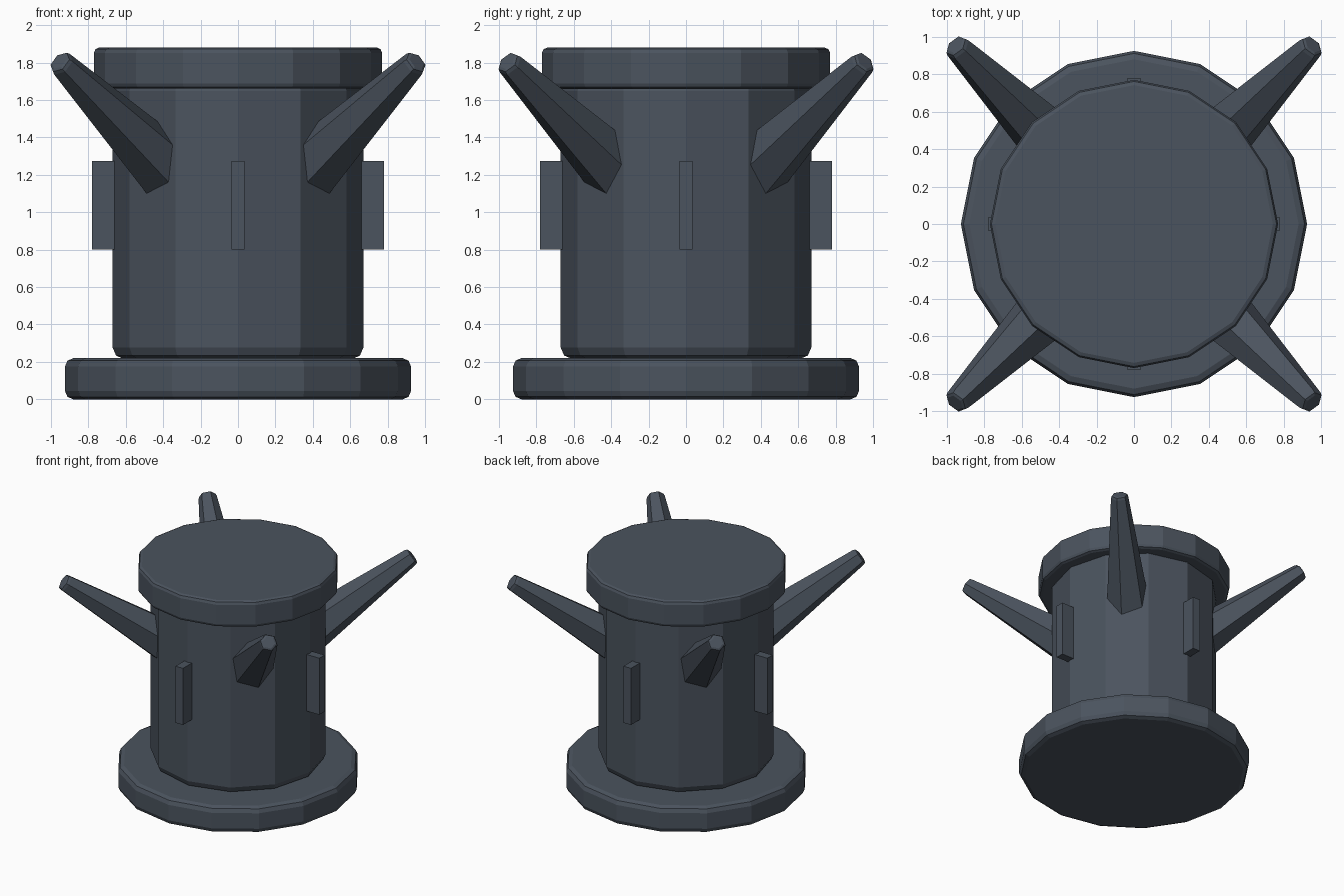
import bpy
import bmesh
from math import cos, sin, pi, radians, sqrt
from mathutils import Vector, Matrix

if "Cube" in bpy.data.objects:
    bpy.data.objects.remove(bpy.data.objects["Cube"], do_unlink=True)

# Single slate grey paint
COLOUR = (0.07, 0.087, 0.112, 1.0)
slate = bpy.data.materials.new("slate_grey")
slate.use_nodes = True
slate.diffuse_color = COLOUR
slate.node_tree.nodes["Principled BSDF"].inputs["Base Color"].default_value = COLOUR


def finish(name, bm):
    """Turn a bmesh into a flat shaded, painted object."""
    bmesh.ops.recalc_face_normals(bm, faces=bm.faces)
    mesh = bpy.data.meshes.new(name)
    bm.to_mesh(mesh)
    bm.free()
    mesh.materials.append(slate)
    obj = bpy.data.objects.new(name, mesh)
    bpy.context.collection.objects.link(obj)
    return obj


def turned(name, profile, sides, phase=0.0, matrix=Matrix()):
    """Closed solid of (radius, height) rings around a local z axis."""
    bm = bmesh.new()
    rings = []
    for radius, height in profile:
        angles = [phase + 2 * pi * i / sides for i in range(sides)]
        rings.append([bm.verts.new(matrix @ Vector((radius * cos(a), radius * sin(a), height)))
                      for a in angles])
    for low, high in zip(rings, rings[1:]):
        for i in range(sides):
            j = (i + 1) % sides
            bm.faces.new((low[i], low[j], high[j], high[i]))
    bm.faces.new(rings[0])
    bm.faces.new(rings[-1])
    return finish(name, bm)


def rounded(radius, bottom, top, b):
    """Profile of a disc with two-step rounded rims of size b."""
    steps = ((b, 0), (b * 0.3, b * 0.3), (0, b))
    lower = [(radius - dr, bottom + dz) for dr, dz in steps]
    upper = [(radius - dr, top - dz) for dr, dz in reversed(steps)]
    return lower + upper


# Foot disc, drum and lid
turned("base_disc", rounded(0.925, 0.0, 0.22, 0.045), 16)
turned("drum_body", rounded(0.67, 0.215, 1.71, 0.062), 12)
turned("lid", rounded(0.77, 1.66, 1.88, 0.028), 16)

# Upright fins on the four sides
for i, side in enumerate(("left", "back", "right", "front")):
    bm = bmesh.new()
    bmesh.ops.create_cube(bm, size=1.0)
    bmesh.ops.scale(bm, vec=(0.18, 0.07, 0.475), verts=bm.verts)
    bmesh.ops.translate(bm, vec=(0.69, 0, 1.037), verts=bm.verts)
    bmesh.ops.rotate(bm, cent=(0, 0, 0), matrix=Matrix.Rotation(i * pi / 2, 3, "Z"),
                     verts=bm.verts)
    finish(side + "_fin", bm)

# Tapered six-sided spikes, mirrored to the four corners
start = Vector((0.35, -0.35, 1.20))
axis = Vector((1, -1, 1)).normalized()
across = Vector((1, 1, 0)).normalized()
upward = axis.cross(across)
frame = Matrix((across, upward, axis)).transposed().to_4x4()
frame.translation = start
length = 0.605 * sqrt(3)
spike = [(0.182, 0), (0.071, length - 0.025), (0.064, length - 0.006), (0.048, length)]
for sx, x_name in ((1, "left"), (-1, "right")):
    for sy, y_name in ((1, "front"), (-1, "back")):
        mirror = Matrix.Diagonal((sx, sy, 1, 1))
        turned(f"{y_name}_{x_name}_spike", spike, 6, radians(104.5), mirror @ frame)
